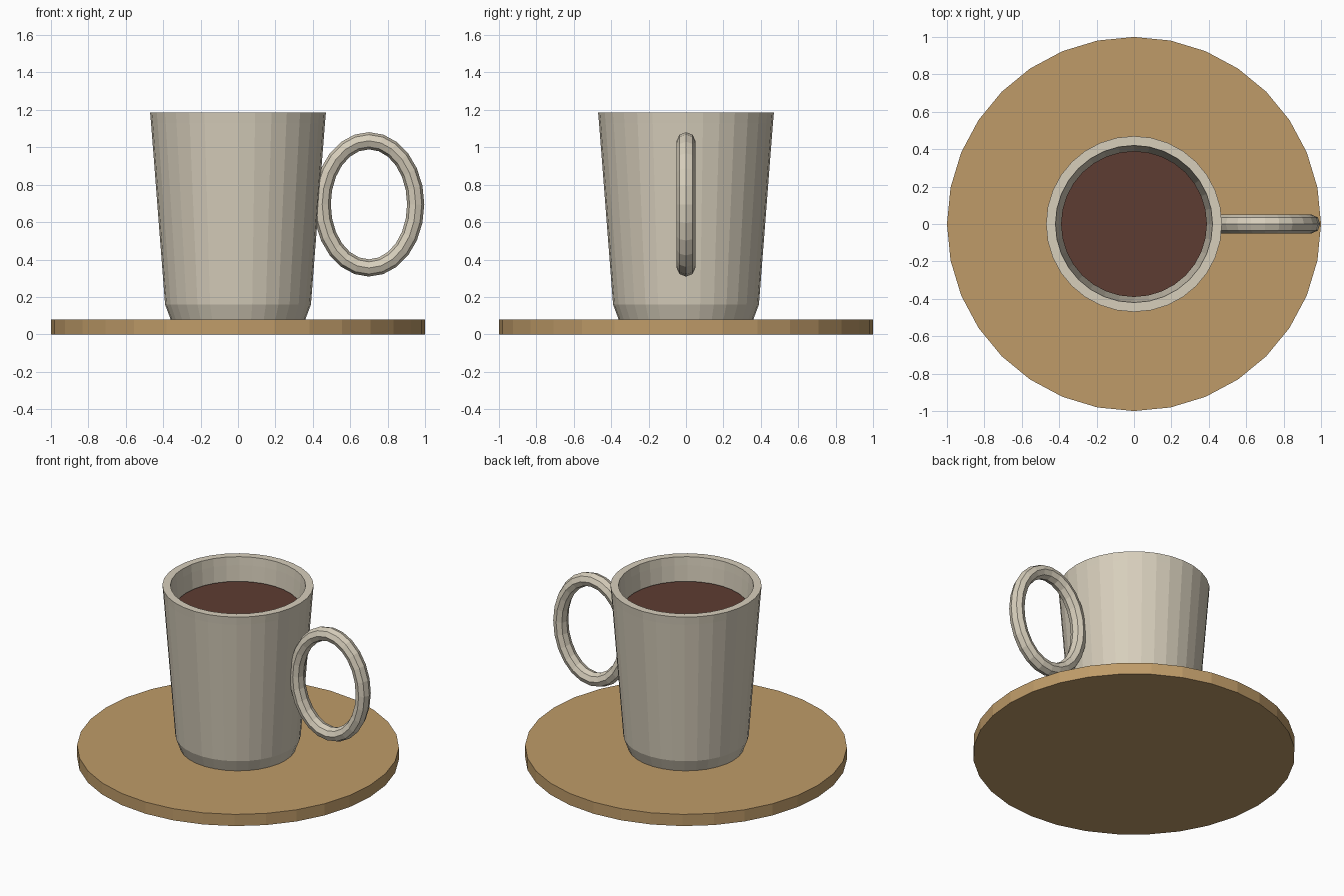
import bpy
import math
from mathutils import Matrix, Vector

SIDES = 32

cube = bpy.data.objects.get("Cube")
if cube:
    bpy.data.objects.remove(cube, do_unlink=True)


def make_material(name, rgb):
    mat = bpy.data.materials.new(name)
    mat.use_nodes = True
    mat.diffuse_color = (*rgb, 1)
    mat.node_tree.nodes["Principled BSDF"].inputs["Base Color"].default_value = (*rgb, 1)
    return mat


def make_object(name, verts, faces, mat):
    mesh = bpy.data.meshes.new(name)
    mesh.from_pydata(verts, [], faces)
    mesh.materials.append(mat)
    obj = bpy.data.objects.new(name, mesh)
    bpy.context.collection.objects.link(obj)
    return obj


def lathe(name, profile, mat):
    """Turn (radius, z) points around z and cap both ends."""
    verts = [(r * math.cos(math.tau * i / SIDES), r * math.sin(math.tau * i / SIDES), z)
             for r, z in profile for i in range(SIDES)]
    faces = [tuple(reversed(range(SIDES)))]
    for k in range(len(profile) - 1):
        low, high = k * SIDES, (k + 1) * SIDES
        for i in range(SIDES):
            j = (i + 1) % SIDES
            faces.append((low + i, low + j, high + j, high + i))
    last = (len(profile) - 1) * SIDES
    faces.append(tuple(range(last, last + SIDES)))
    return make_object(name, verts, faces, mat)


def oval_ring(name, centre, half_x, half_z, tube, depth, mat, steps=24, ring=8):
    """Oval loop in the xz plane with a round tube section."""
    verts, faces = [], []
    for i in range(steps):
        a = math.tau * i / steps
        for k in range(ring):
            b = math.tau * k / ring
            out = tube * math.cos(b)
            verts.append(Vector(centre) + Vector(((half_x + out) * math.cos(a),
                                                  depth * math.sin(b),
                                                  (half_z + out) * math.sin(a))))
            n, m = (i + 1) % steps, (k + 1) % ring
            faces.append((i * ring + k, i * ring + m, n * ring + m, n * ring + k))
    return make_object(name, verts, faces, mat)


ceramic = make_material("cream ceramic", (0.68, 0.62, 0.50))
wood = make_material("tan wood", (0.52, 0.33, 0.14))
coffee = make_material("dark coffee", (0.11, 0.045, 0.032))

# Saucer
lathe("saucer", [(1.0, 0), (1.0, 0.08)], wood)

# Cup: foot, outer wall, rim, inner wall and inner floor
lathe("cup", [(0.36, 0.08), (0.39, 0.16), (0.465, 1.13), (0.47, 1.185),
              (0.42, 1.185), (0.415, 1.13), (0.345, 0.2)], ceramic)

# Drink surface
lathe("drink", [(0.39, 1.0), (0.39, 1.03)], coffee)

# Handle
oval_ring("handle", (0.70, 0, 0.695), 0.25, 0.34, 0.046, 0.05, ceramic)
